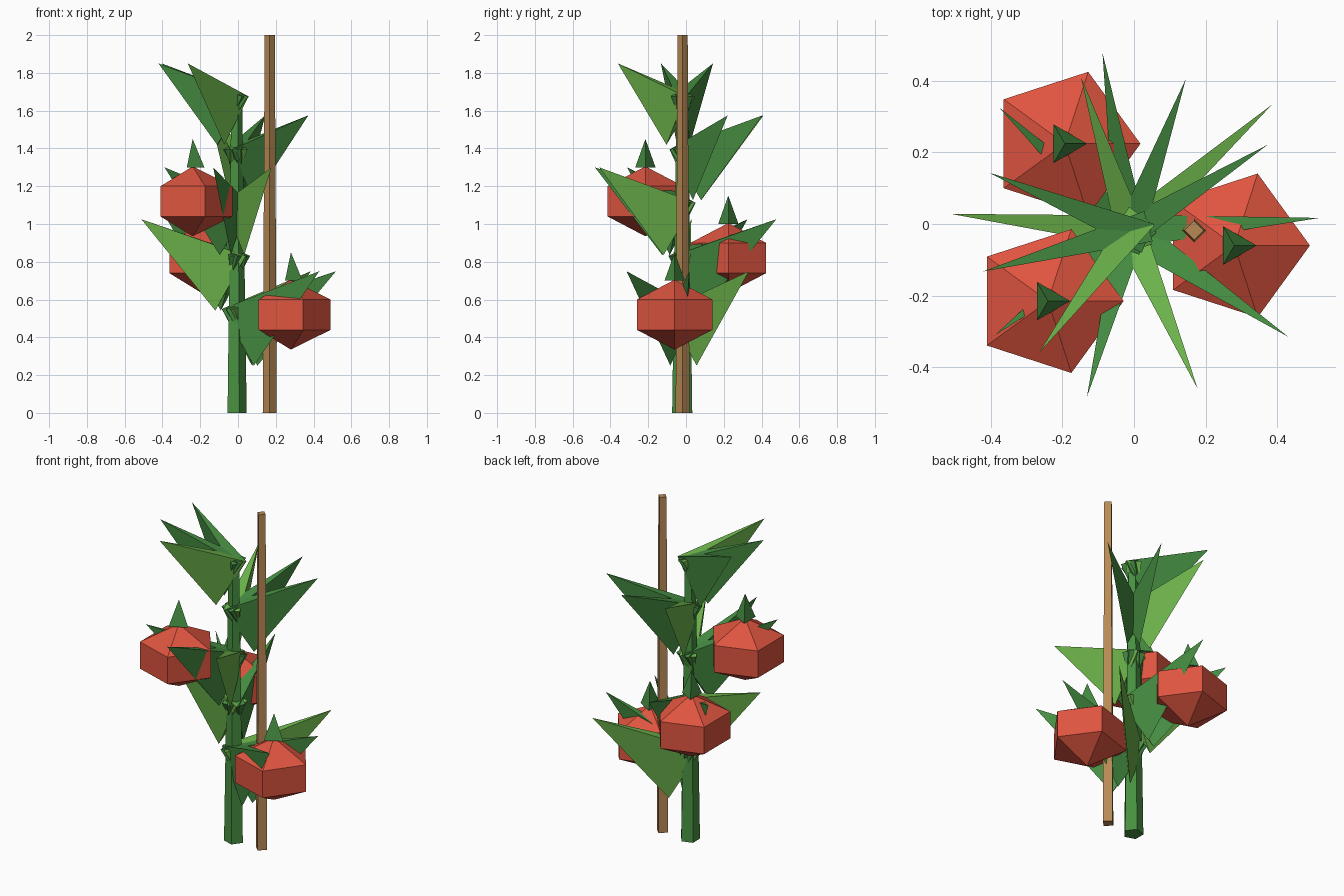
import bpy, math
from mathutils import Vector

if "Cube" in bpy.data.objects:
    bpy.data.objects.remove(bpy.data.objects["Cube"])

def material(name, rgb):
    m = bpy.data.materials.new(name)
    m.diffuse_color = (*rgb, 1)
    m.use_nodes = True
    m.node_tree.nodes["Principled BSDF"].inputs["Base Color"].default_value = m.diffuse_color
    return m

STEM = material("stem green", (0.065, 0.28, 0.052))
LEAF = material("leaf green", (0.062, 0.27, 0.055))
LIGHT = material("light leaf green", (0.15, 0.45, 0.07))
RED = material("fruit red", (0.73, 0.09, 0.05))
WOOD = material("stake brown", (0.48, 0.254, 0.09))

def make_object(name, verts, faces, mat):
    mesh = bpy.data.meshes.new(name)
    mesh.from_pydata(verts, [], faces)
    mesh.materials.append(mat)
    obj = bpy.data.objects.new(name, mesh)
    bpy.context.collection.objects.link(obj)
    return obj

def lathe(name, sides, profile, center, mat):
    """Flat-faced turned solid; profile is (radius, z), radius 0 makes a point."""
    verts, rings = [], []
    for r, z in profile:
        count = sides if r > 0 else 1
        rings.append([len(verts) + i for i in range(count)])
        for i in range(count):
            a = math.tau * i / sides
            verts.append((center[0] + r * math.cos(a), center[1] + r * math.sin(a), center[2] + z))
    faces = []
    for low, high in zip(rings, rings[1:]):
        for i in range(sides):
            j = (i + 1) % sides
            if len(low) == 1:
                faces.append((low[0], high[j], high[i]))
            elif len(high) == 1:
                faces.append((low[i], low[j], high[0]))
            else:
                faces.append((low[i], low[j], high[j], high[i]))
    if len(rings[0]) > 1:
        faces.append(rings[0][::-1])
    if len(rings[-1]) > 1:
        faces.append(rings[-1])
    return make_object(name, verts, faces, mat)

def leaf(name, angle, reach, root_z, tip_z, radius, mat):
    """Thin three-sided cone standing on edge, pointing out and up."""
    a = math.radians(angle)
    out = Vector((math.cos(a), math.sin(a), 0))
    side = Vector((-math.sin(a), math.cos(a), 0))
    root = Vector((CX, CY, root_z))
    tip = Vector((CX, CY, tip_z)) + out * reach
    up = side.cross(tip - root).normalized()
    if up.z < 0:
        up = -up
    thin = radius * 0.22
    verts = [root - up * radius,
             root + up * radius / 2 + side * thin,
             root + up * radius / 2 - side * thin, tip]
    return make_object(name, verts, [(0, 1, 2), (0, 3, 1), (1, 3, 2), (2, 3, 0)], mat)

# Stem and support stake
CX, CY = -0.01, -0.02
lathe("stem", 5, [(0.056, 0), (0.032, 1.66)], (CX, CY, 0), STEM)
lathe("stake", 4, [(0.037, 0), (0.027, 2.0)], (0.168, -0.018, 0), WOOD)

# Five nodes, each a fan of three leaves
for i, heading in enumerate((4, 136.7, 255.3, 70, 195.3)):
    tip_z = 0.75 + 0.275 * i
    for k, mat in ((-1, LEAF), (0, LEAF), (1, LIGHT)):
        leaf(f"leaf_{i}_{k + 2}", heading + 37.8 * k, 0.53 - 0.026 * i,
             tip_z - 0.30 + 0.01 * i, tip_z, 0.23 - 0.0075 * i, mat)

# Fruits with pointed caps
for n, center in enumerate(((0.28, -0.06, 0.52), (-0.193, 0.224, 0.82), (-0.24, -0.215, 1.12)), 1):
    lathe(f"fruit_{n}", 5, [(0, -0.185), (0.211, -0.08), (0.211, 0.08), (0, 0.185)], center, RED)
    lathe(f"fruit_cap_{n}", 3, [(0.062, 0.18), (0, 0.33)], center, LEAF)
